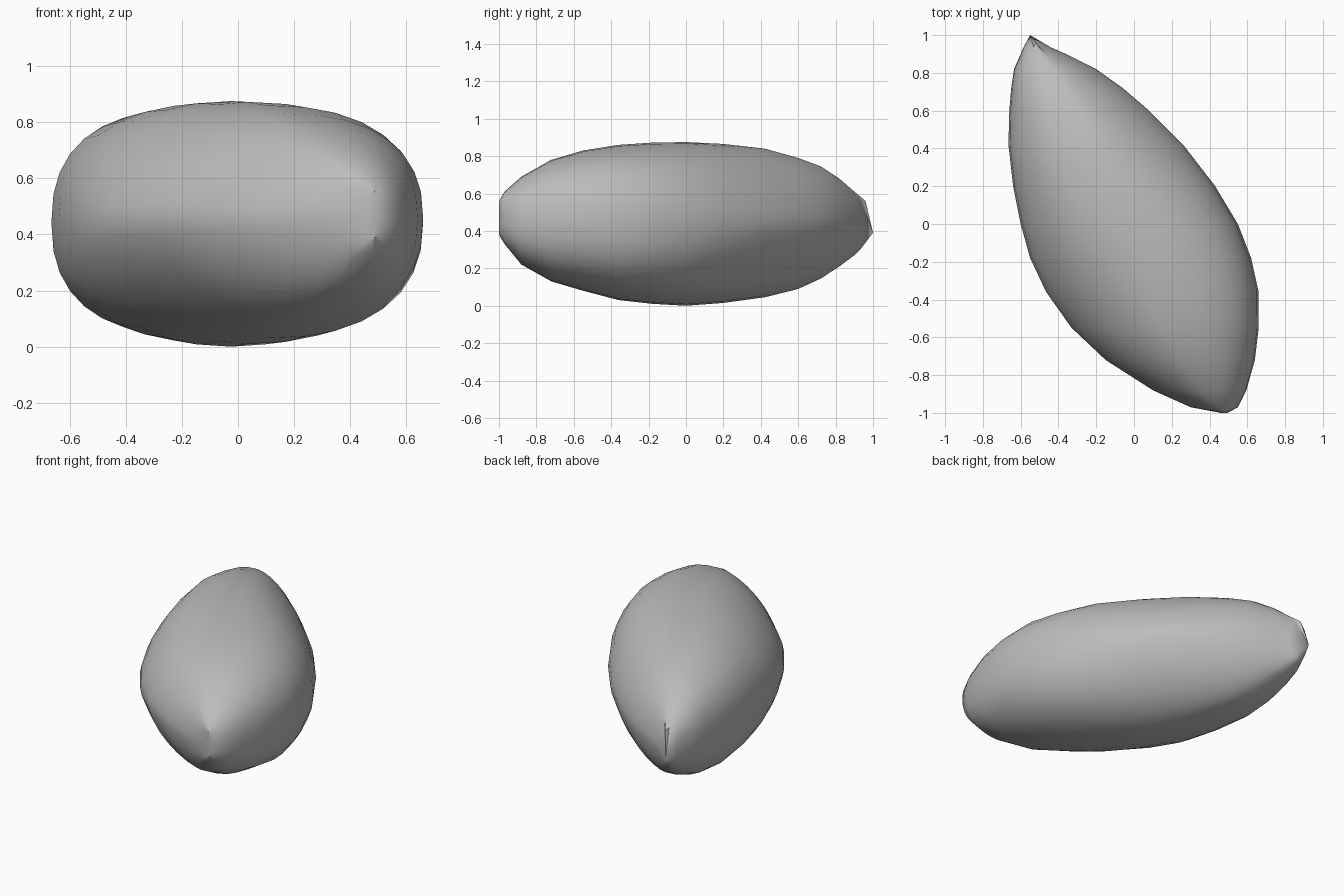
import bpy, bmesh, math

if "Cube" in bpy.data.objects:
    bpy.data.objects.remove(bpy.data.objects["Cube"])

# Body stations: y, left x, right x, bottom z, top z
STATIONS = [
    (-1.00, 0.46, 0.495, 0.38, 0.56), (-0.97, 0.30, 0.55, 0.33, 0.61),
    (-0.88, 0.10, 0.595, 0.22, 0.69), (-0.72, -0.15, 0.64, 0.13, 0.78),
    (-0.55, -0.33, 0.66, 0.08, 0.83), (-0.36, -0.465, 0.66, 0.03, 0.86),
    (-0.18, -0.55, 0.62, 0.01, 0.872), (0.00, -0.60, 0.55, 0.0, 0.875),
    (0.20, -0.64, 0.43, 0.015, 0.865), (0.42, -0.665, 0.26, 0.045, 0.84),
    (0.60, -0.66, 0.08, 0.09, 0.79), (0.72, -0.65, -0.06, 0.145, 0.745),
    (0.82, -0.635, -0.20, 0.21, 0.68), (0.90, -0.60, -0.36, 0.27, 0.61),
    (0.935, -0.585, -0.44, 0.305, 0.57),
]
SIDES = 32


def power(v, n):
    return math.copysign(abs(v) ** (2 / n), v)


def fullness(y, c):
    """Roundness of a flank: the outer flank is full, the inner one lean."""
    t = max(-1, min(1, y / 0.4)) * (-1 if c > 0 else 1)
    return 2.1 + (0.3 if t > 0 else 0.5) * t


bm = bmesh.new()
rings = []
for y, xl, xr, zb, zt in STATIONS:
    ring = []
    for i in range(SIDES):
        a = 2 * math.pi * i / SIDES
        c, s = math.cos(a), math.sin(a)
        n = fullness(y, c)
        ring.append(bm.verts.new(((xl + xr) / 2 + (xr - xl) / 2 * power(c, n), y,
                                  (zb + zt) / 2 + (zt - zb) / 2 * power(s, n))))
    rings.append(ring)

# Skin between the stations
for r0, r1 in zip(rings, rings[1:]):
    for i in range(SIDES):
        j = (i + 1) % SIDES
        bm.faces.new((r0[i], r0[j], r1[j], r1[i]))

# Blunt front end and pointed back end with a small upper spur
bm.faces.new(rings[0][::-1])
tip = bm.verts.new((-0.55, 1.0, 0.39))
for i in range(SIDES):
    bm.faces.new((rings[-1][i], rings[-1][(i + 1) % SIDES], tip))
spur = rings[-1][SIDES // 4]
spur.co = (-0.52, 0.96, 0.56)

bmesh.ops.recalc_face_normals(bm, faces=bm.faces[:])
mesh = bpy.data.meshes.new("rounded_body")
bm.to_mesh(mesh)
bm.free()
body = bpy.data.objects.new("rounded_body", mesh)
bpy.context.collection.objects.link(body)

grey = bpy.data.materials.new("plain grey")
grey.diffuse_color = (0.5, 0.5, 0.5, 1)
grey.use_nodes = True
grey.node_tree.nodes["Principled BSDF"].inputs["Base Color"].default_value = grey.diffuse_color
mesh.materials.append(grey)

# Smooth skin, sharp at the two ends
bpy.context.view_layer.objects.active = body
body.select_set(True)
bpy.ops.object.shade_smooth_by_angle(angle=math.radians(35))
